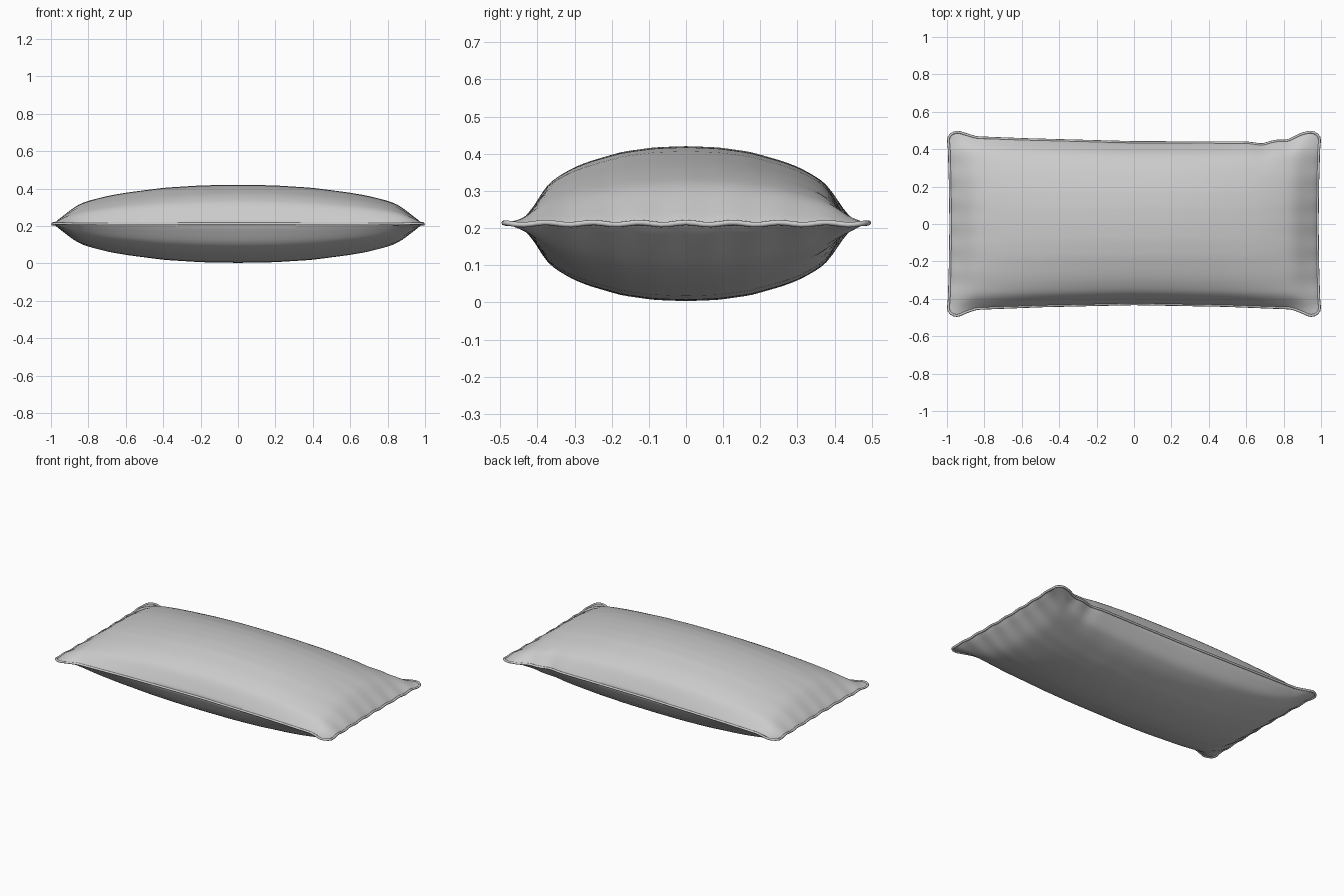
import bpy, bmesh, math

if "Cube" in bpy.data.objects:
    bpy.data.objects.remove(bpy.data.objects["Cube"])

SEAM_Z = 0.212
HALF_H = 0.209
NU, NV = 72, 48

# Puff height from centre (0) to seam (1)
PUFF = [(0, 1), (.2, .984), (.4, .925), (.6, .805), (.7, .725), (.8, .61),
        (.87, .5), (.94, .25), (1, 0.02)]
# Seam outline of back, front and end sides
BACK = [(-1, .478), (-.985, .489), (-.96, .493), (-.92, .48), (-.86, .462), (-.6, .452),
        (0, .436), (.62, .434), (.70, .423), (.77, .444), (.84, .444),
        (.91, .48), (.96, .493), (.985, .489), (1, .478)]
FRONT = [(-1, .478), (-.985, .489), (-.96, .491), (-.92, .472), (-.86, .452), (-.5, .438),
         (0, .427), (.5, .436), (.86, .45), (.92, .472), (.96, .491), (.985, .489), (1, .478)]
END = [(0, .980), (.5, .983), (.85, .988), (.95, .993), (.98, .990), (1, .979)]


def lerp(table, t):
    for (a, p), (b, q) in zip(table, table[1:]):
        if t <= b:
            return p + (q - p) * (t - a) / (b - a)
    return table[-1][1]


def smooth(table, t, w=.03):
    lo, hi = table[0][0], table[-1][0]
    w = min(w, t - lo if lo < 0 else w, hi - t)
    return sum(lerp(table, abs(t + k * w) if lo == 0 else t + k * w)
               for k in (-1, -.5, 0, .5, 1)) / 5


def spaced(i, n):
    # Finer rows close to the seam
    t = 2 * i / n - 1
    return .55 * t + .45 * math.sin(t * math.pi / 2)


def point(u, v, side):
    edge = smooth(BACK if v > 0 else FRONT, u, .012)
    y = v * (.435 + (edge - .435) * abs(v) ** 2)
    x = u * smooth(END, abs(v), .012)
    wave = .003 * math.cos(y * 50) * abs(u) ** 8
    z = SEAM_Z + wave + side * HALF_H * smooth(PUFF, abs(u)) * smooth(PUFF, abs(v))
    return x, y, z


# Pillow body: two puffed panels sharing the seam
bm = bmesh.new()
rim = {}
for side in (1, -1):
    grid = {}
    for i in range(NU + 1):
        for j in range(NV + 1):
            on_rim = i in (0, NU) or j in (0, NV)
            if on_rim and (i, j) in rim:
                grid[i, j] = rim[i, j]
                continue
            u, v = spaced(i, NU), spaced(j, NV)
            vert = bm.verts.new(point(u, v, 0 if on_rim else side))
            grid[i, j] = vert
            if on_rim:
                rim[i, j] = vert
    for i in range(NU):
        for j in range(NV):
            q = [grid[i, j], grid[i + 1, j], grid[i + 1, j + 1], grid[i, j + 1]]
            bm.faces.new(q if side > 0 else q[::-1])
loop = ([(i, 0) for i in range(NU)] + [(NU, j) for j in range(NV)] +
        [(i, NV) for i in range(NU, 0, -1)] + [(0, j) for j in range(NV, 0, -1)])
path = [rim[k].co.copy() for k in loop]
mesh = bpy.data.meshes.new("pillow_body")
bm.to_mesh(mesh)
bm.free()
body = bpy.data.objects.new("pillow_body", mesh)
bpy.context.collection.objects.link(body)
bpy.context.view_layer.objects.active = body
body.select_set(True)
bpy.ops.object.shade_smooth_by_angle(angle=math.radians(50))

# Piping along the seam
curve = bpy.data.curves.new("seam_piping", 'CURVE')
curve.dimensions = '3D'
curve.bevel_depth = .007
curve.bevel_resolution = 2
spline = curve.splines.new('POLY')
spline.points.add(len(path) - 1)
for p, co in zip(spline.points, path):
    p.co = (*co, 1)
spline.use_cyclic_u = True
spline.use_smooth = True
piping = bpy.data.objects.new("seam_piping", curve)
bpy.context.collection.objects.link(piping)
